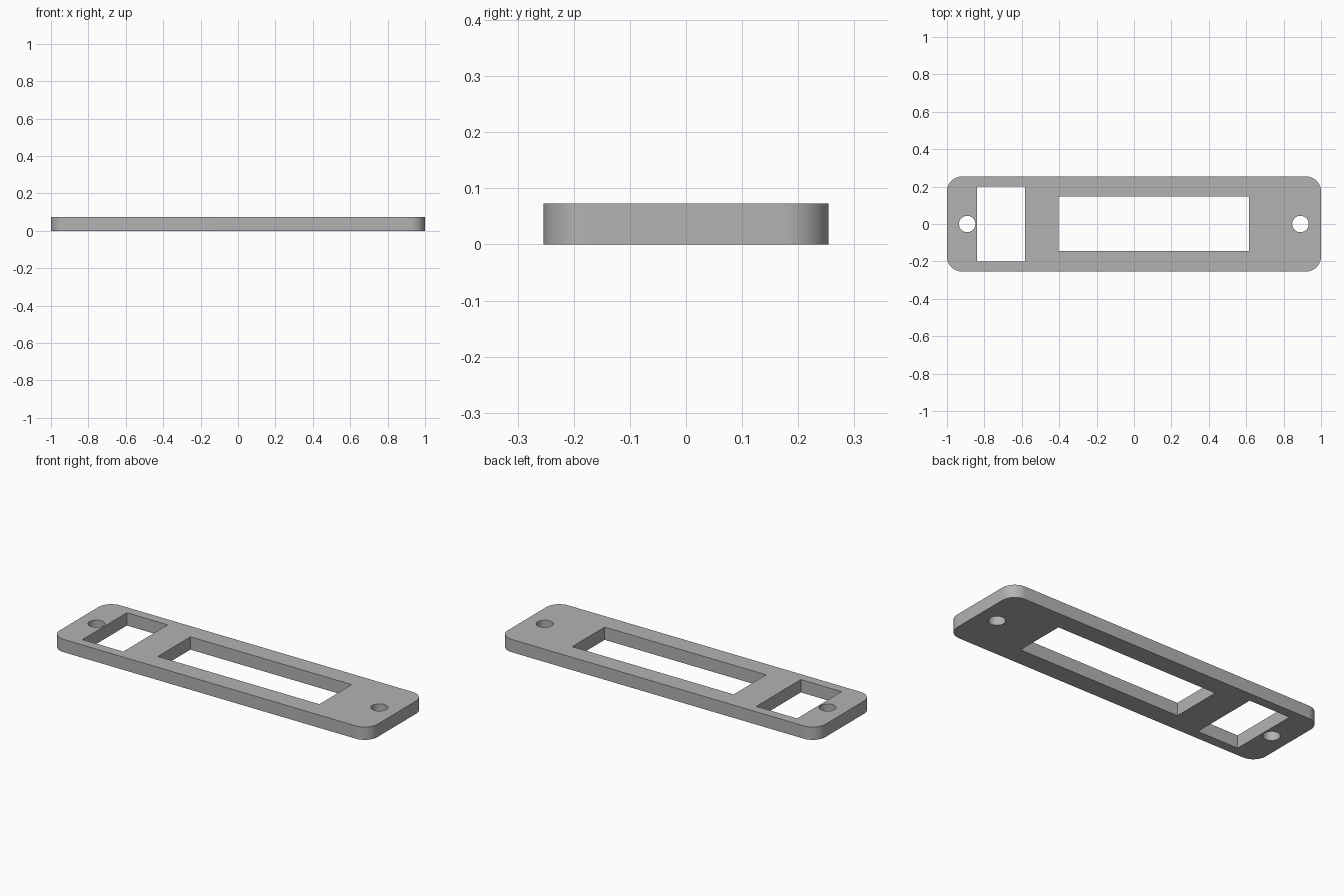
import bpy
import bmesh
from math import radians, sin, cos

cube = bpy.data.objects.get("Cube")
if cube:
    bpy.data.objects.remove(cube, do_unlink=True)

THICKNESS = 0.073

grey = bpy.data.materials.new("plain grey")
grey.use_nodes = True
colour = (0.45, 0.45, 0.45, 1)
grey.diffuse_color = colour
grey.node_tree.nodes["Principled BSDF"].inputs["Base Color"].default_value = colour


def prism(name, outline, z0, z1):
    """Extrude a counter-clockwise outline from z0 to z1."""
    bm = bmesh.new()
    base = bm.faces.new([bm.verts.new((x, y, z0)) for x, y in outline])
    top = bmesh.ops.extrude_face_region(bm, geom=[base], use_keep_orig=True)
    verts = [v for v in top["geom"] if isinstance(v, bmesh.types.BMVert)]
    bmesh.ops.translate(bm, verts=verts, vec=(0, 0, z1 - z0))
    bmesh.ops.recalc_face_normals(bm, faces=bm.faces)
    mesh = bpy.data.meshes.new(name)
    bm.to_mesh(mesh)
    bm.free()
    mesh.materials.append(grey)
    obj = bpy.data.objects.new(name, mesh)
    bpy.context.collection.objects.link(obj)
    return obj


def arc(cx, cy, r, start, end, steps):
    angles = [radians(start + (end - start) * i / steps) for i in range(steps + 1)]
    return [(cx + r * cos(a), cy + r * sin(a)) for a in angles]


def rounded_rectangle(hx, hy, r):
    points = []
    for i, (sx, sy) in enumerate([(1, 1), (-1, 1), (-1, -1), (1, -1)]):
        points += arc(sx * (hx - r), sy * (hy - r), r, 90 * i, 90 * i + 90, 16)
    return points


def rectangle(x0, x1, y0, y1):
    return [(x0, y0), (x1, y0), (x1, y1), (x0, y1)]


# Rounded mounting plate
plate = prism("mounting_plate", rounded_rectangle(1, 0.254, 0.08), 0, THICKNESS)

# Through openings: small window, long window, two screw holes
openings = {
    "small_window": rectangle(-0.84, -0.583, -0.2, 0.2),
    "long_window": rectangle(-0.403, 0.614, -0.145, 0.147),
    "right_screw_hole": arc(-0.892, 0, 0.044, 0, 360, 48)[:-1],
    "left_screw_hole": arc(0.89, 0, 0.044, 0, 360, 48)[:-1],
}
bpy.context.view_layer.objects.active = plate
for name, outline in openings.items():
    cutter = prism(name + "_cutter", outline, -0.1, THICKNESS + 0.1)
    cutter.hide_render = True
    cut = plate.modifiers.new(name, 'BOOLEAN')
    cut.operation = 'DIFFERENCE'
    cut.solver = 'EXACT'
    cut.object = cutter
    bpy.ops.object.modifier_apply(modifier=cut.name)
    bpy.data.objects.remove(cutter, do_unlink=True)

# Smooth round corners and holes, crisp rims
bpy.ops.object.select_all(action='DESELECT')
plate.select_set(True)
bpy.ops.object.shade_smooth_by_angle(angle=radians(30))
